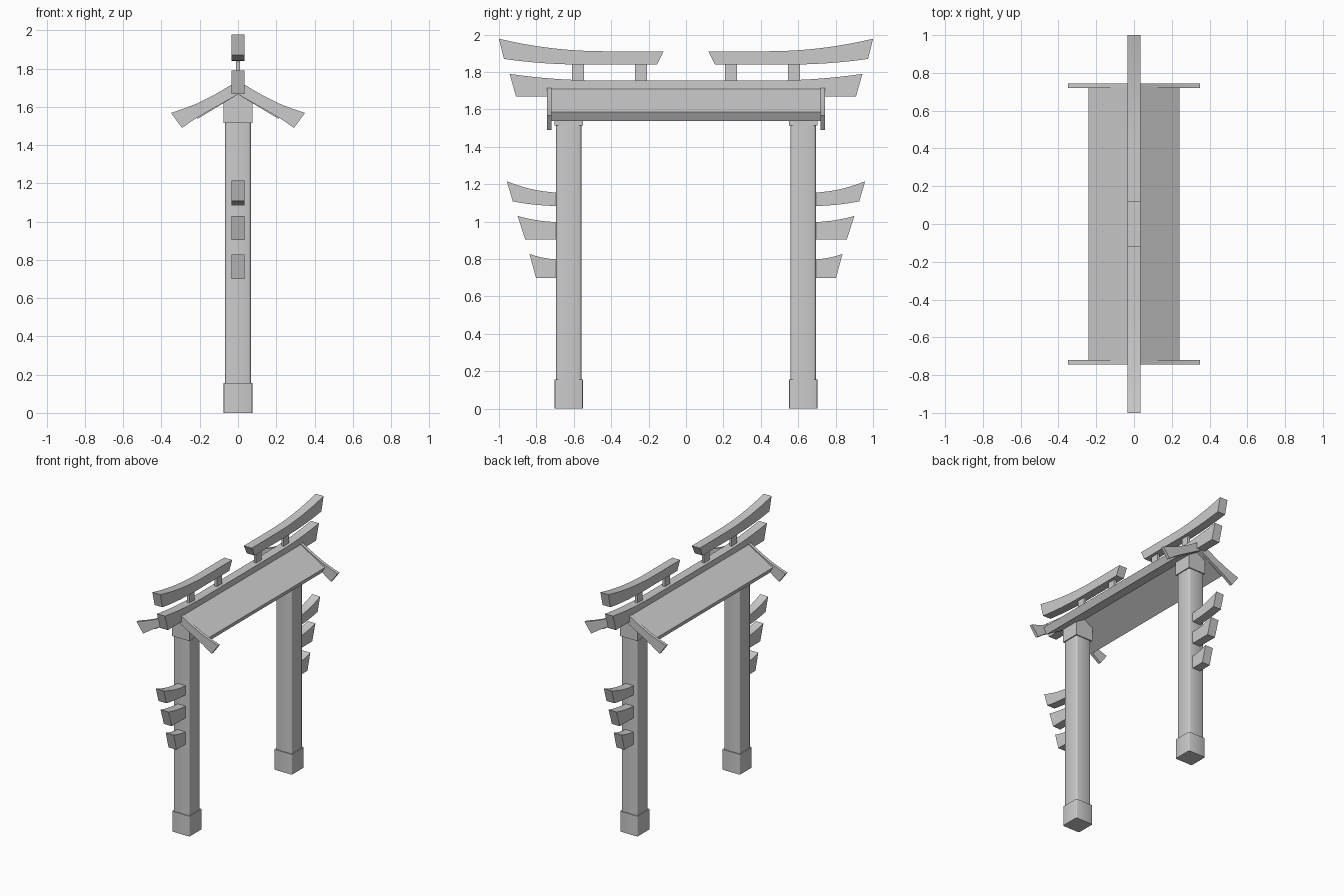
import bpy, bmesh, math

if "Cube" in bpy.data.objects:
    bpy.data.objects.remove(bpy.data.objects["Cube"])

stone = bpy.data.materials.new("stone_grey")
stone.use_nodes = True
grey = (0.6, 0.6, 0.6, 1)
stone.diffuse_color = grey
stone.node_tree.nodes["Principled BSDF"].inputs["Base Color"].default_value = grey


def finish(name, bm, angle=30):
    bmesh.ops.recalc_face_normals(bm, faces=bm.faces)
    me = bpy.data.meshes.new(name)
    bm.to_mesh(me)
    bm.free()
    me.materials.append(stone)
    me.shade_smooth()
    me.set_sharp_from_angle(angle=math.radians(angle))
    ob = bpy.data.objects.new(name, me)
    bpy.context.collection.objects.link(ob)
    return ob


def prism(name, outline, axis, lo, hi):
    """Extrude a (horizontal, z) outline along the x or y axis."""
    bm = bmesh.new()
    place = (lambda h, z: (lo, h, z)) if axis == "x" else (lambda h, z: (h, lo, z))
    face = bm.faces.new([bm.verts.new(place(h, z)) for h, z in outline])
    new = bmesh.ops.extrude_face_region(bm, geom=[face])["geom"]
    shift = (hi - lo, 0, 0) if axis == "x" else (0, hi - lo, 0)
    bmesh.ops.translate(bm, vec=shift, verts=[v for v in new if isinstance(v, bmesh.types.BMVert)])
    return finish(name, bm)


def block(name, y, half, z0, z1, bevel):
    """Square column section with softened upright corners."""
    bm = bmesh.new()
    bmesh.ops.create_cube(bm, size=1)
    bmesh.ops.scale(bm, vec=(2 * half, 2 * half, z1 - z0), verts=bm.verts)
    bmesh.ops.translate(bm, vec=(0, y, (z0 + z1) / 2), verts=bm.verts)
    upright = [e for e in bm.edges if abs(e.verts[0].co.z - e.verts[1].co.z) > 0.01]
    bmesh.ops.bevel(bm, geom=upright, offset=bevel, segments=2, profile=0.5, affect="EDGES")
    return finish(name, bm, 50)


def sweep(start, end, z0, z1, n=8):
    """Edge that curves upward from (start, z0) to (end, z1)."""
    return [(start + (end - start) * i / n, z0 + (z1 - z0) * (i / n) ** 2) for i in range(n + 1)]


def flip(points):
    return [(-h, z) for h, z in reversed(points)]


BEAM = 0.034     # half width of all beams
PILLAR_Y = 0.627

# Ridge beam with upturned ends
ridge_half = sweep(0.46, 0.943, 1.755, 1.79) + [(0.908, 1.668)]
prism("ridge_beam", ridge_half + flip(ridge_half), "x", -BEAM, BEAM)

# Roof slab, a shallow gable
roof_half = [(0.24, 1.585), (0.212, 1.537)]
prism("roof", [(0, 1.73)] + roof_half + [(0, 1.665)] + flip(roof_half), "y", -0.722, 0.722)

# Gable boards at both ends of the roof
board_top = [(0.035, 1.715), (0.12, 1.665), (0.215, 1.617), (0.29, 1.588), (0.35, 1.568)]
board_low = [(0.293, 1.49), (0.22, 1.54), (0.14, 1.586)]
half_board = board_top + board_low
board = [(0, 1.735)] + half_board + [(0, 1.665)] + flip(half_board)

# Stacked side arms: tip y, top z at tip and pillar, lower tip y, bottom z at tip and pillar
arms = [
    ("upper", 0.958, 1.216, 1.155, 0.926, 1.108, 1.083),
    ("middle", 0.90, 1.03, 0.997, 0.86, 0.905, 0.905),
    ("lower", 0.837, 0.827, 0.797, 0.802, 0.70, 0.70),
]

for side, s in (("front", -1), ("back", 1)):
    def mirrored(points):
        return [(s * h, z) for h, z in points]

    prism(side + "_gable_board", board, "y", s * 0.72, s * 0.743)

    # Pillar, plinth and gabled capital
    y = s * PILLAR_Y
    block(side + "_pillar", y, 0.067, 0.1, 1.56, 0.012)
    block(side + "_plinth", y, 0.075, 0, 0.157, 0.006)
    prism(side + "_capital", [(-0.075, 1.515), (0.075, 1.515), (0.075, 1.625), (0, 1.668), (-0.075, 1.625)],
          "y", y - 0.075, y + 0.075)

    # Split top beam on two thin posts
    top = sweep(0.44, 1.0, 1.911, 1.978)
    low = sweep(0.55, 0.973, 1.84, 1.87)
    prism(side + "_top_beam", mirrored([(0.12, 1.911)] + top + low[::-1] + [(0.155, 1.84)]), "x", -BEAM, BEAM)
    for label, c in (("inner", 0.24), ("outer", 0.578)):
        post = [(c - 0.032, 1.74), (c + 0.032, 1.74), (c + 0.032, 1.85), (c - 0.032, 1.85)]
        prism(f"{side}_{label}_post", mirrored(post), "x", -0.01, 0.01)

    # Side arms rooted in the pillar
    for label, tip, tip_z, root_z, low_tip, low_z, low_root in arms:
        top = sweep(0.66, tip, root_z, tip_z, 6)
        low = sweep(0.66, low_tip, low_root, low_z, 6)
        prism(f"{side}_{label}_arm", mirrored(top + low[::-1]), "x", -BEAM, BEAM)
